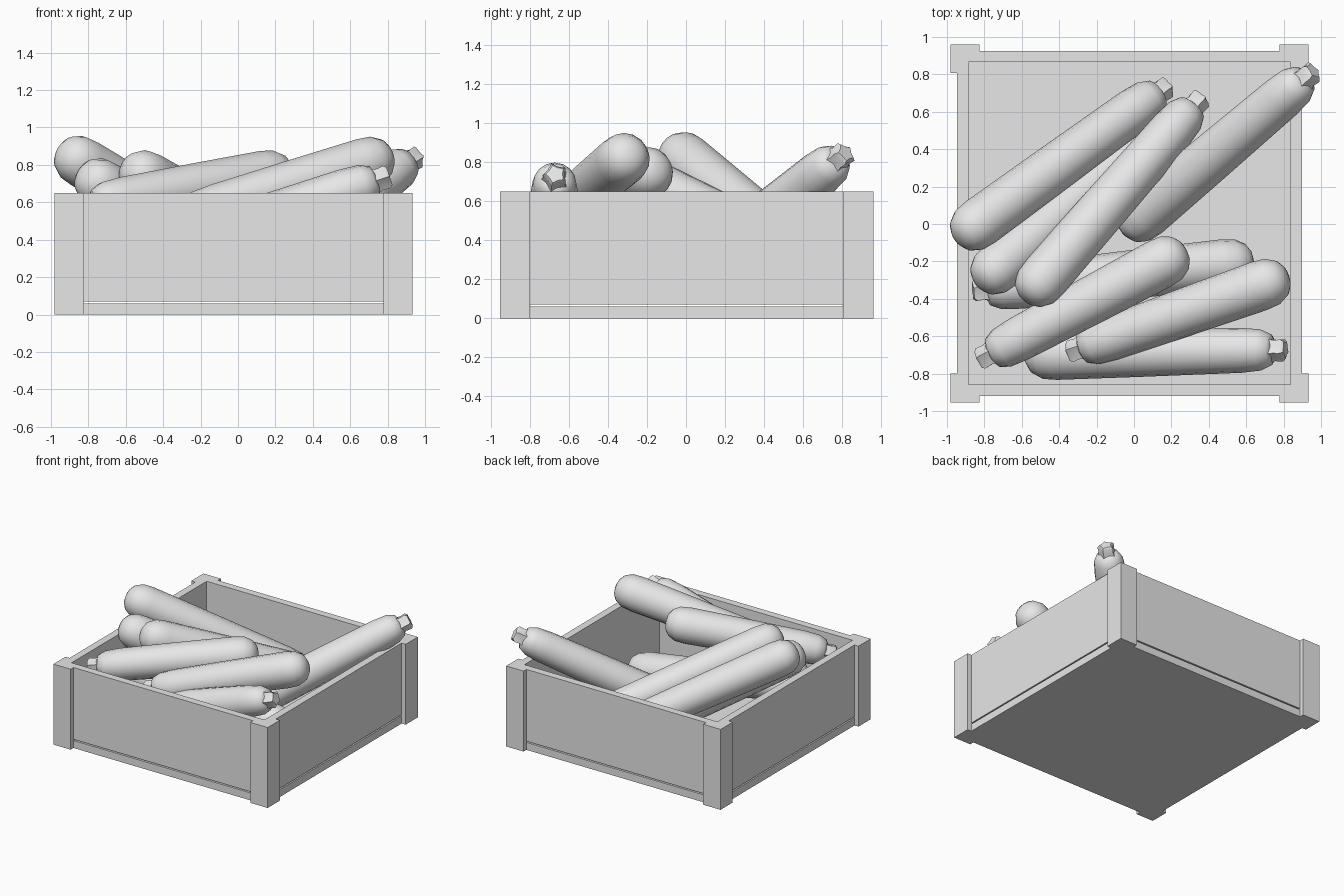
import bpy, bmesh, math
from mathutils import Vector

if "Cube" in bpy.data.objects:
    bpy.data.objects.remove(bpy.data.objects["Cube"])

CX, CY = -0.024, 0.003     # crate centre
OUT, WALL, INNER = 0.958, 0.922, 0.862   # post face, board face, inside face
ARM, TOP = 0.155, 0.65

grey = bpy.data.materials.new("plain grey")
grey.diffuse_color = (0.8, 0.8, 0.8, 1)
grey.use_nodes = True
grey.node_tree.nodes["Principled BSDF"].inputs["Base Color"].default_value = grey.diffuse_color


def finish(name, bm, smooth=False):
    bmesh.ops.recalc_face_normals(bm, faces=bm.faces)
    me = bpy.data.meshes.new(name)
    bm.to_mesh(me)
    bm.free()
    me.materials.append(grey)
    ob = bpy.data.objects.new(name, me)
    bpy.context.collection.objects.link(ob)
    if smooth:
        bpy.ops.object.select_all(action='DESELECT')
        ob.select_set(True)
        bpy.context.view_layer.objects.active = ob
        bpy.ops.object.shade_smooth_by_angle(angle=math.radians(50))
    return ob


def prism(name, outline, z0, z1):
    bm = bmesh.new()
    face = bm.faces.new([bm.verts.new((CX + x, CY + y, z0)) for x, y in outline])
    ext = bmesh.ops.extrude_face_region(bm, geom=[face])
    for g in ext["geom"]:
        if isinstance(g, bmesh.types.BMVert):
            g.co.z = z1
    return finish(name, bm)


def rect(x0, x1, y0, y1):
    return [(x0, y0), (x1, y0), (x1, y1), (x0, y1)]


# Crate floor
prism("crate_floor", rect(-WALL, WALL, -WALL, WALL), 0, 0.06)

# L-shaped corner posts
E = OUT - ARM
ell = [(OUT, OUT), (E, OUT), (E, INNER), (INNER, INNER), (INNER, E), (OUT, E)]
for sx in (-1, 1):
    for sy in (-1, 1):
        prism("corner_post", [(sx * x, sy * y) for x, y in ell], 0, TOP)

# Side boards, leaving a thin slit above the floor
for s in (-1, 1):
    prism("long_board", rect(-E, E, s * INNER, s * WALL), 0.07, TOP)
    prism("side_board", rect(s * INNER, s * WALL, -E, E), 0.07, TOP)


def loft(bm, rings):
    """Skin a list of vertex rings and cap both ends."""
    rows = [[bm.verts.new(p) for p in ring] for ring in rings]
    n = len(rows[0])
    for a, b in zip(rows, rows[1:]):
        for i in range(n):
            bm.faces.new((a[i], a[(i + 1) % n], b[(i + 1) % n], b[i]))
    bm.faces.new(rows[0])
    bm.faces.new(rows[-1])


def vegetable(blunt, stem):
    blunt, stem = Vector(blunt), Vector(stem)
    axis = (blunt - stem).normalized()
    length = (blunt - stem).length + 0.10
    q = axis.to_track_quat('Z', 'Y')

    def ring(d, radius, n, inner=1.0):
        pts = []
        for i in range(n):
            a = 2 * math.pi * i / n
            r = radius * (inner if i % 2 else 1.0)
            pts.append(stem + q @ Vector((r * math.cos(a), r * math.sin(a), d)))
        return pts

    # Tapered body with a rounded blunt end
    profile = [(0.07, 0.05), (0.085, 0.085), (0.14, 0.11), (0.25, 0.12),
               (length * 0.55, 0.129), (length - 0.17, 0.135), (length - 0.09, 0.128),
               (length - 0.035, 0.098), (length - 0.008, 0.058), (length, 0.02)]
    bm = bmesh.new()
    loft(bm, [ring(d, r, 16) for d, r in profile])
    finish("vegetable_body", bm, True)

    # Five-pointed stem
    bm = bmesh.new()
    loft(bm, [ring(0, 0.05, 10, 0.72), ring(0.015, 0.066, 10, 0.72),
              ring(0.06, 0.062, 10, 0.75), ring(0.1, 0.08, 10, 0.8)])
    finish("vegetable_stem", bm, True)


# Pile: centre of rounded end, tip of stem
pile = [
    ((-0.87, -0.025, 0.835), (0.18, 0.74, 0.22)),
    ((-0.76, -0.26, 0.715), (0.10, 0.47, 0.16)),
    ((-0.52, -0.33, 0.755), (0.36, 0.68, 0.28)),
    ((0.02, 0.02, 0.20), (0.96, 0.82, 0.85)),
    ((0.19, -0.185, 0.75), (-0.83, -0.73, 0.58)),
    ((0.73, -0.31, 0.825), (-0.35, -0.69, 0.51)),
    ((-0.48, -0.70, 0.30), (0.81, -0.67, 0.74)),
    ((0.54, -0.21, 0.28), (-0.86, -0.36, 0.45)),
]
for blunt, stem in pile:
    vegetable(blunt, stem)
